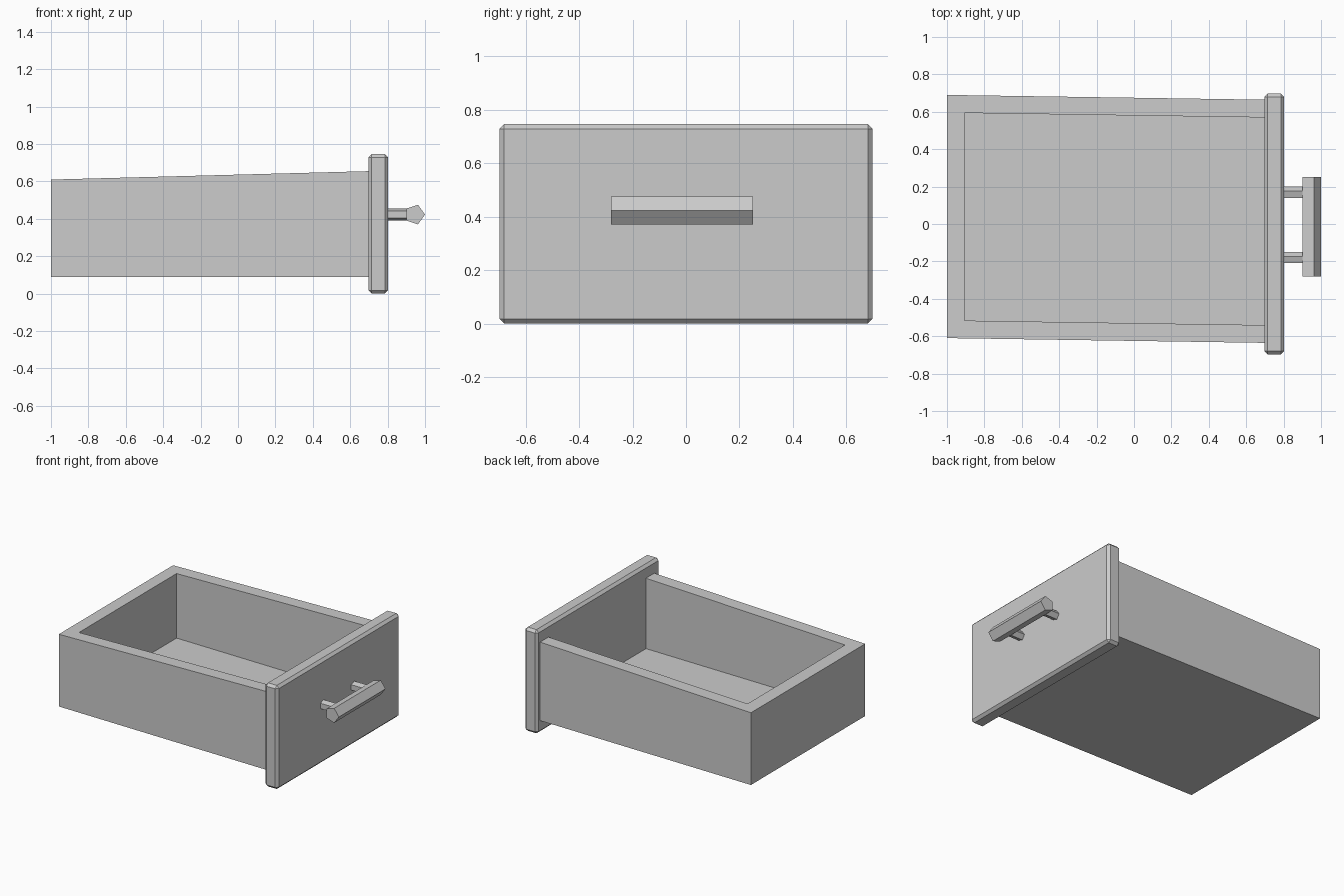
import bpy
import bmesh
from math import pi
from mathutils import Matrix, Vector

default = bpy.data.objects.get("Cube")
if default:
    bpy.data.objects.remove(default, do_unlink=True)

GREY = (0.6, 0.6, 0.6, 1.0)
grey = bpy.data.materials.new("light grey")
grey.use_nodes = True
grey.diffuse_color = GREY
grey.node_tree.nodes["Principled BSDF"].inputs["Base Color"].default_value = GREY


def finish(name, bm):
    """Turn a bmesh into a flat-shaded object."""
    bmesh.ops.recalc_face_normals(bm, faces=bm.faces)
    mesh = bpy.data.meshes.new(name)
    bm.to_mesh(mesh)
    bm.free()
    mesh.materials.append(grey)
    obj = bpy.data.objects.new(name, mesh)
    bpy.context.collection.objects.link(obj)
    return obj


def block(low, high):
    """Box between two opposite corners."""
    low, high = Vector(low), Vector(high)
    bm = bmesh.new()
    bmesh.ops.create_cube(bm, size=1)
    for v in bm.verts:
        v.co = (low + high) / 2 + v.co * (high - low)
    return bm


def lean(bm):
    """Drift the tray sideways from back to front."""
    for v in bm.verts:
        v.co.y -= 0.015 * (v.co.x + 1)


def bar(name, radius, length, centre, turn):
    """Five-sided bar along z, turned and moved into place."""
    bm = bmesh.new()
    bmesh.ops.create_cone(bm, cap_ends=True, segments=5, radius1=radius,
                          radius2=radius, depth=length)
    # Put one corner on +x before turning
    corner = max(bm.verts, key=lambda v: v.co.y).co
    angle = Vector((corner.x, corner.y)).angle_signed(Vector((1, 0)))
    bm.transform(Matrix.Rotation(-angle, 4, "Z"))
    bm.transform(Matrix.Translation(centre) @ turn)
    return finish(name, bm)


# Tray: open box with a rim rising towards the front panel
bm = block((-1, -0.61, 0.09), (0.7, 0.69, 0.61))
for v in bm.verts:
    if v.co.x > 0 and v.co.z > 0.5:
        v.co.z = 0.655
lean(bm)
tray = finish("drawer_tray", bm)

bm = block((-0.905, -0.515, 0.148), (0.8, 0.595, 1))
lean(bm)
cutter = finish("tray_cutter", bm)
cutter.hide_render = True

cut = tray.modifiers.new("hollow", "BOOLEAN")
cut.operation = "DIFFERENCE"
cut.solver = "EXACT"
cut.object = cutter
bpy.context.view_layer.objects.active = tray
bpy.ops.object.modifier_apply(modifier=cut.name)
bpy.data.objects.remove(cutter, do_unlink=True)

# Front panel with chamfered edges
bm = block((0.697, -0.698, 0), (0.803, 0.698, 0.746))
bmesh.ops.bevel(bm, geom=bm.edges[:], offset=0.018, segments=1, affect="EDGES")
finish("front_panel", bm)

# Handle grip along y, corner pointing away from the panel
bar("handle_grip", 0.055, 0.53, (0.945, -0.015, 0.423),
    Matrix.Rotation(pi / 2, 4, "X"))

# Two posts along x, corner pointing to +y
along_x = Matrix(((0, 0, 1, 0), (1, 0, 0, 0), (0, 1, 0, 0), (0, 0, 0, 1)))
for name, y in (("left_handle_post", 0.167), ("right_handle_post", -0.183)):
    bar(name, 0.033, 0.11, (0.85, y, 0.423), along_x)
